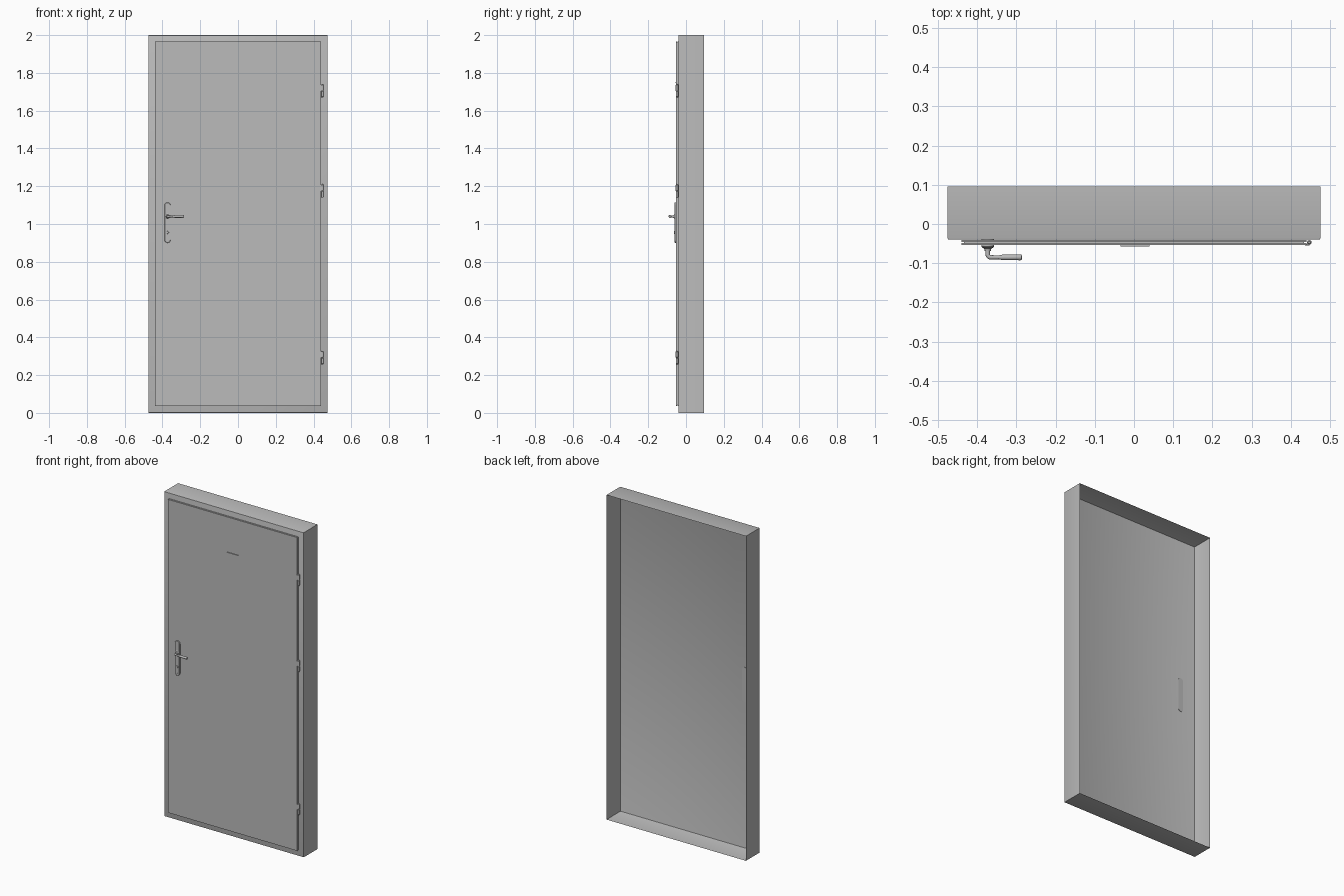
import bpy, bmesh, math
from mathutils import Vector

cube = bpy.data.objects.get("Cube")
if cube:
    bpy.data.objects.remove(cube, do_unlink=True)

grey = bpy.data.materials.new("grey")
grey.use_nodes = True
colour = (0.5, 0.5, 0.5, 1)
grey.diffuse_color = colour
grey.node_tree.nodes["Principled BSDF"].inputs["Base Color"].default_value = colour


def finish(name, bm, smooth=False):
    bmesh.ops.recalc_face_normals(bm, faces=bm.faces)
    mesh = bpy.data.meshes.new(name)
    bm.to_mesh(mesh)
    bm.free()
    mesh.materials.append(grey)
    ob = bpy.data.objects.new(name, mesh)
    bpy.context.collection.objects.link(ob)
    if smooth:
        bpy.ops.object.select_all(action='DESELECT')
        ob.select_set(True)
        bpy.context.view_layer.objects.active = ob
        bpy.ops.object.shade_smooth_by_angle(angle=math.radians(35))
    return ob


def box_mesh(lo, hi):
    bm = bmesh.new()
    bmesh.ops.create_cube(bm, size=1)
    lo, hi = Vector(lo), Vector(hi)
    for v in bm.verts:
        v.co = (lo + hi) / 2 + v.co * (hi - lo)
    return bm


def loft(name, rings):
    """Skin a list of closed rings and cap both ends."""
    bm = bmesh.new()
    loops = [[bm.verts.new(p) for p in ring] for ring in rings]
    n = len(loops[0])
    for a, b in zip(loops, loops[1:]):
        for i in range(n):
            bm.faces.new((a[i], a[(i + 1) % n], b[(i + 1) % n], b[i]))
    bm.faces.new(loops[0])
    bm.faces.new(loops[-1])
    return finish(name, bm, True)


def lathe(name, base, axis, profile, sides=24):
    """Turn (distance, radius) pairs about an axis."""
    axis = Vector(axis)
    u = axis.orthogonal().normalized()
    w = axis.cross(u)
    angles = [math.tau * i / sides for i in range(sides)]
    return loft(name, [[Vector(base) + axis * d + (u * math.cos(a) + w * math.sin(a)) * r
                        for a in angles] for d, r in profile])


# Frame: thin shell open at the back, with softened front edges
bm = box_mesh((-0.475, -0.04, 0), (0.475, 0.095, 2))
back = [f for f in bm.faces if f.normal.y > 0.9]
bmesh.ops.delete(bm, geom=back, context='FACES')
front_edges = [e for e in bm.edges if all(v.co.y < 0 for v in e.verts)]
bmesh.ops.bevel(bm, geom=front_edges, offset=0.003, segments=2, affect='EDGES', profile=0.5)
finish("door_frame", bm, True)

# Door leaf with a narrow step around its front
finish("door_rebate", box_mesh((-0.44, -0.046, 0.036), (0.44, -0.0405, 1.966)))
finish("door_leaf", box_mesh((-0.434, -0.053, 0.042), (0.434, -0.046, 1.96)))
finish("door_leaf_lip", box_mesh((-0.44, -0.053, 0.036), (0.44, -0.048, 1.966)))

# Slim ledge high on the leaf
finish("slim_ledge", box_mesh((-0.035, -0.058, 1.749), (0.04, -0.053, 1.7505)))

# Hinges
for label, z in (("upper", 1.705), ("middle", 1.175), ("lower", 0.292)):
    for part, lo, hi, r in (("pin", -0.033, -0.001, 0.006), ("knuckle", 0.001, 0.033, 0.006),
                            ("core", -0.036, 0.036, 0.004)):
        lathe(f"{label}_hinge_{part}", (0.447, -0.047, z), (0, 0, 1),
              [(lo, r * 0.7), (lo + 0.002, r), (hi - 0.002, r), (hi, r * 0.7)], 16)
    finish(f"{label}_hinge_leaf", box_mesh((0.436, -0.0545, z), (0.447, -0.0515, z + 0.032)))

# Handle plates: rounded outline on the front, slightly proud behind
HX, HZ = -0.373, 1.04


def plate_ring(y, r):
    ring = []
    for cz, start in ((1.098, 0), (0.917, math.pi)):
        for i in range(13):
            a = start + math.pi * i / 12
            ring.append((HX + r * math.cos(a), y, cz + r * math.sin(a)))
    return ring


loft("front_handle_plate", [plate_ring(-0.052, 0.0165), plate_ring(-0.058, 0.0165),
                            plate_ring(-0.06, 0.0145)])
loft("back_handle_plate", [plate_ring(-0.042, 0.0165), plate_ring(-0.0375, 0.0165)])

# Collar, lock boss and lower screw
lathe("handle_collar", (HX, -0.058, HZ), (0, -1, 0),
      [(0, 0.0145), (0.002, 0.0145), (0.004, 0.010), (0.008, 0.008), (0.011, 0.008)])
lathe("lock_boss", (HX, -0.058, 0.955), (0, -1, 0), [(0, 0.007), (0.005, 0.007), (0.006, 0.006)])
lathe("plate_screw", (HX, -0.058, 0.912), (0, -1, 0), [(0, 0.004), (0.003, 0.004)], 12)

# Lever: neck, curved elbow, then a flared grip
rings = []
path = [(0, -0.066, -1), (0, -0.079, -1)]
bend = 0.007
centres = [(HX, -0.066, 0, 0.0055), (HX, -0.078, 0, 0.0055)]
for i in range(1, 7):
    a = math.pi / 2 * i / 6
    centres.append((HX + bend * (1 - math.cos(a)), -0.078 - bend * math.sin(a), a, 0.0055))
for x, r in ((-0.345, 0.005), (-0.335, 0.007), (-0.29, 0.0075), (-0.287, 0.0065), (-0.2855, 0.004)):
    centres.append((x, -0.085, math.pi / 2, r))
for x, y, a, r in centres:
    side = Vector((math.cos(a), math.sin(a), 0))
    rings.append([Vector((x, y, HZ)) + side * r * math.cos(t) + Vector((0, 0, r * math.sin(t)))
                  for t in (math.tau * k / 16 for k in range(16))])
loft("handle_lever", rings)
